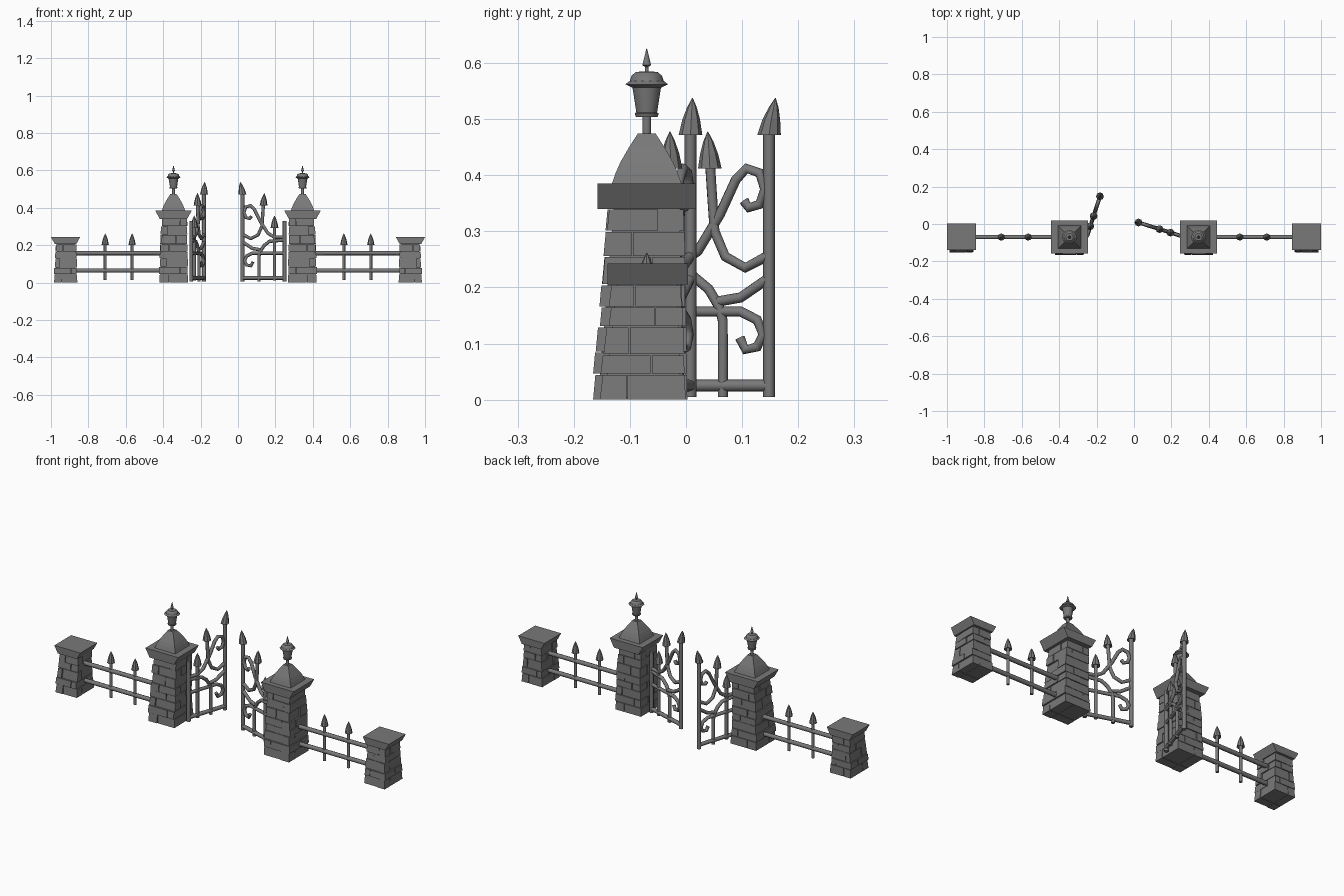
import bpy, bmesh, math, random
from mathutils import Vector

cube = bpy.data.objects.get("Cube")
if cube:
    bpy.data.objects.remove(cube)

grey = bpy.data.materials.new("stone_grey")
grey.use_nodes = True
GREY = (0.19, 0.19, 0.19, 1)
grey.diffuse_color = GREY
grey.node_tree.nodes["Principled BSDF"].inputs["Base Color"].default_value = GREY

Y = -0.07  # depth line of the wall


def finish(name, bm):
    bmesh.ops.recalc_face_normals(bm, faces=bm.faces)
    mesh = bpy.data.meshes.new(name)
    bm.to_mesh(mesh)
    bm.free()
    mesh.materials.append(grey)
    ob = bpy.data.objects.new(name, mesh)
    bpy.context.collection.objects.link(ob)
    return ob


def block(bm, lower, upper, z0, z1):
    """Add a box whose lower and upper rectangles are (x0, x1, y0, y1)."""
    rings = []
    for (x0, x1, y0, y1), z in ((lower, z0), (upper, z1)):
        rings.append([bm.verts.new(p) for p in
                      ((x0, y0, z), (x1, y0, z), (x1, y1, z), (x0, y1, z))])
    skin(bm, rings)


def skin(bm, rings):
    n = len(rings[0])
    for a, b in zip(rings, rings[1:]):
        for i in range(n):
            j = (i + 1) % n
            bm.faces.new((a[i], a[j], b[j], b[i]))
    bm.faces.new(rings[0])
    bm.faces.new(rings[-1])


def lathe(name, profile, loc, sides=8, turn=0.0, lean=(0, 0)):
    """Turn (radius, height) pairs round z; lean shifts the top sideways."""
    bm = bmesh.new()
    top = profile[-1][1]
    rings = []
    for r, z in profile:
        k = max(z, 0) / top
        rings.append([bm.verts.new((
            loc[0] + lean[0] * k + r * math.cos(turn + math.tau * i / sides),
            loc[1] + lean[1] * k + r * math.sin(turn + math.tau * i / sides),
            loc[2] + z)) for i in range(sides)])
    skin(bm, rings)
    return finish(name, bm)


def tube(name, points, radius):
    """Sweep a round bar along a path."""
    cu = bpy.data.curves.new(name, 'CURVE')
    cu.dimensions = '3D'
    cu.bevel_depth = radius
    cu.bevel_resolution = 2
    cu.use_fill_caps = True
    sp = cu.splines.new('POLY')
    sp.points.add(len(points) - 1)
    for p, co in zip(sp.points, points):
        p.co = (*co, 1)
    cu.materials.append(grey)
    ob = bpy.data.objects.new(name, cu)
    bpy.context.collection.objects.link(ob)
    bpy.ops.object.select_all(action='DESELECT')
    ob.select_set(True)
    bpy.context.view_layer.objects.active = ob
    bpy.ops.object.convert(target='MESH')
    return ob


def spike(name, loc, lean=(0, 0), size=1.0):
    profile = [(0.008, 0), (0.021, -0.006), (0.016, 0.02), (0.009, 0.042), (0.0005, 0.06)]
    lathe(name, [(r * size, z * size) for r, z in profile], loc, lean=lean)


def masonry(name, cx, side, levels, base, head):
    """Tapered pillar of uneven stones; base and head are (in, out, front, back)."""
    rng = random.Random(7)
    height = levels[-1]

    def rect(z, inset=0.0):
        i, o, f, b = [p + (q - p) * z / height for p, q in zip(base, head)]
        return i + inset, o - inset, f + inset, b - inset

    def place(r):
        xs = sorted((side * (cx + r[0]), side * (cx + r[1])))
        return xs[0], xs[1], r[2], r[3]

    bm = bmesh.new()
    block(bm, place(rect(0, 0.009)), place(rect(height, 0.007)), 0.003, height)
    gap = 0.0012
    for row, (z0, z1) in enumerate(zip(levels, levels[1:])):
        i, o, f, b = rect(z0)
        # alternate the joints from course to course
        sx = i + (o - i) * (rng.uniform(0.25, 0.42) if row % 2 else rng.uniform(0.58, 0.75))
        sy = f + (b - f) * (rng.uniform(0.58, 0.7) if row % 2 else rng.uniform(0.3, 0.42))
        for right in (0, 1):
            for back in (0, 1):
                jx, jy = rng.uniform(-0.005, 0.004), rng.uniform(-0.005, 0.004)
                faces = []
                for z in (z0, z1):
                    i, o, f, b = rect(z)
                    faces.append(place((sx + gap if right else i - jx,
                                        o + jx if right else sx - gap,
                                        sy + gap if back else f - jy,
                                        b + jy * 0.6 if back else sy - gap)))
                block(bm, faces[0], faces[1], z0 + gap * (row > 0), z1 - gap)
    finish(name, bm)


def cap(name, cx, lower, upper, y0, y1, z0, z1):
    bm = bmesh.new()
    block(bm, (cx - lower, cx + lower, y0, y1), (cx - upper, cx + upper, y0, y1), z0, z1)
    finish(name, bm)


# Paths of the gate bars as (fraction from hinge to free end, height)
GATE_BARS = {
    "hinge_post": [(0, 0.005), (0, 0.33)],
    "end_post": [(1, 0.005), (1, 0.485)],
    "bottom_rail": [(0, 0.025), (1, 0.025)],
    "short_bar": [(0.24, 0.01), (0.24, 0.3)],
    "curved_bar": [(0.5, 0.425), (0.52, 0.36), (0.54, 0.3), (0.63, 0.255),
                   (0.8, 0.235), (0.98, 0.255)],
    "upper_scroll": [(0, 0.243), (0.25, 0.243), (0.4, 0.265), (0.585, 0.33), (0.72, 0.392),
                     (0.81, 0.412), (0.92, 0.404), (0.965, 0.375), (0.92, 0.348),
                     (0.83, 0.342), (0.79, 0.354)],
    "lower_arch": [(0, 0.228), (0.36, 0.22), (0.49, 0.197), (0.58, 0.165),
                   (0.61, 0.14), (0.61, 0.005)],
    "arch_branch": [(0.57, 0.175), (0.76, 0.182), (0.98, 0.214)],
    "lower_scroll": [(0, 0.157), (0.76, 0.157), (0.9, 0.142), (0.95, 0.116),
                     (0.9, 0.094), (0.8, 0.089), (0.755, 0.11)],
}


def gate(label, hinge, end):
    hinge, end = Vector(hinge), Vector(end)
    along = (end - hinge).normalized()

    def at(f, z):
        p = hinge.lerp(end, f)
        return p.x, p.y, z

    for name, path in GATE_BARS.items():
        radius = 0.0105 if "post" in name or "rail" in name else 0.0092
        tube(f"{label}_gate_{name}", [at(f, z) for f, z in path], radius)
    for name, f, z, lean in (("short", 0.24, 0.298, 0.0), ("middle", 0.5, 0.418, -0.004),
                             ("end", 1, 0.478, 0.012)):
        spike(f"{label}_gate_{name}_spike", at(f, z), tuple(along * lean))


for label, s in (("right", -1), ("left", 1)):
    # Tall gate pillar with roof and lantern
    x = 0.345 * s
    masonry(f"{label}_gate_pillar", 0.345, s,
            (0, 0.045, 0.085, 0.13, 0.165, 0.205, 0.255, 0.3, 0.34),
            (-0.077, 0.08, -0.166, 0.003), (-0.071, 0.062, -0.136, -0.004))
    cap(f"{label}_gate_pillar_cap", x, 0.073, 0.098, -0.158, 0.018, 0.34, 0.385)
    roof = [(0.062, 0), (0.055, 0.02), (0.047, 0.038), (0.032, 0.064), (0.016, 0.089)]
    lathe(f"{label}_pillar_roof", [(r * math.sqrt(2), z) for r, z in roof],
          (x, Y, 0.385), sides=4, turn=math.pi / 4)
    lantern = [(0.008, 0), (0.008, 0.032), (0.02, 0.032), (0.022, 0.038), (0.019, 0.04),
               (0.026, 0.084), (0.039, 0.09), (0.031, 0.096), (0.028, 0.105),
               (0.02, 0.112), (0.003, 0.113), (0.003, 0.121), (0.008, 0.124), (0.0005, 0.154)]
    ob = lathe(f"{label}_lantern", lantern, (x, Y, 0.472), sides=14)
    bpy.ops.object.select_all(action='DESELECT')
    ob.select_set(True)
    bpy.context.view_layer.objects.active = ob
    bpy.ops.object.shade_smooth_by_angle(angle=math.radians(30))

    # Short end pillar
    masonry(f"{label}_end_pillar", 0.922, s, (0, 0.045, 0.08, 0.13, 0.165, 0.205),
            (-0.062, 0.066, -0.154, 0.0), (-0.056, 0.05, -0.13, -0.008))
    cap(f"{label}_end_pillar_cap", 0.922 * s, 0.057, 0.078, -0.14, 0.004, 0.205, 0.243)

    # Fence rails and pickets
    for name, z in (("lower", 0.064), ("upper", 0.157)):
        tube(f"{label}_{name}_rail", [(0.4 * s, Y, z), (0.88 * s, Y, z)], 0.0115)
    for number, px in enumerate((0.566, 0.71)):
        tube(f"{label}_picket_{number}", [(px * s, Y, 0.013), (px * s, Y, 0.21)], 0.008)
        spike(f"{label}_picket_spike_{number}", (px * s, Y, 0.207), size=0.92)

# Gate leaves, opened by different amounts
gate("left", (0.249, -0.063), (0.024, 0.008))
gate("right", (-0.25, -0.063), (-0.182, 0.148))
